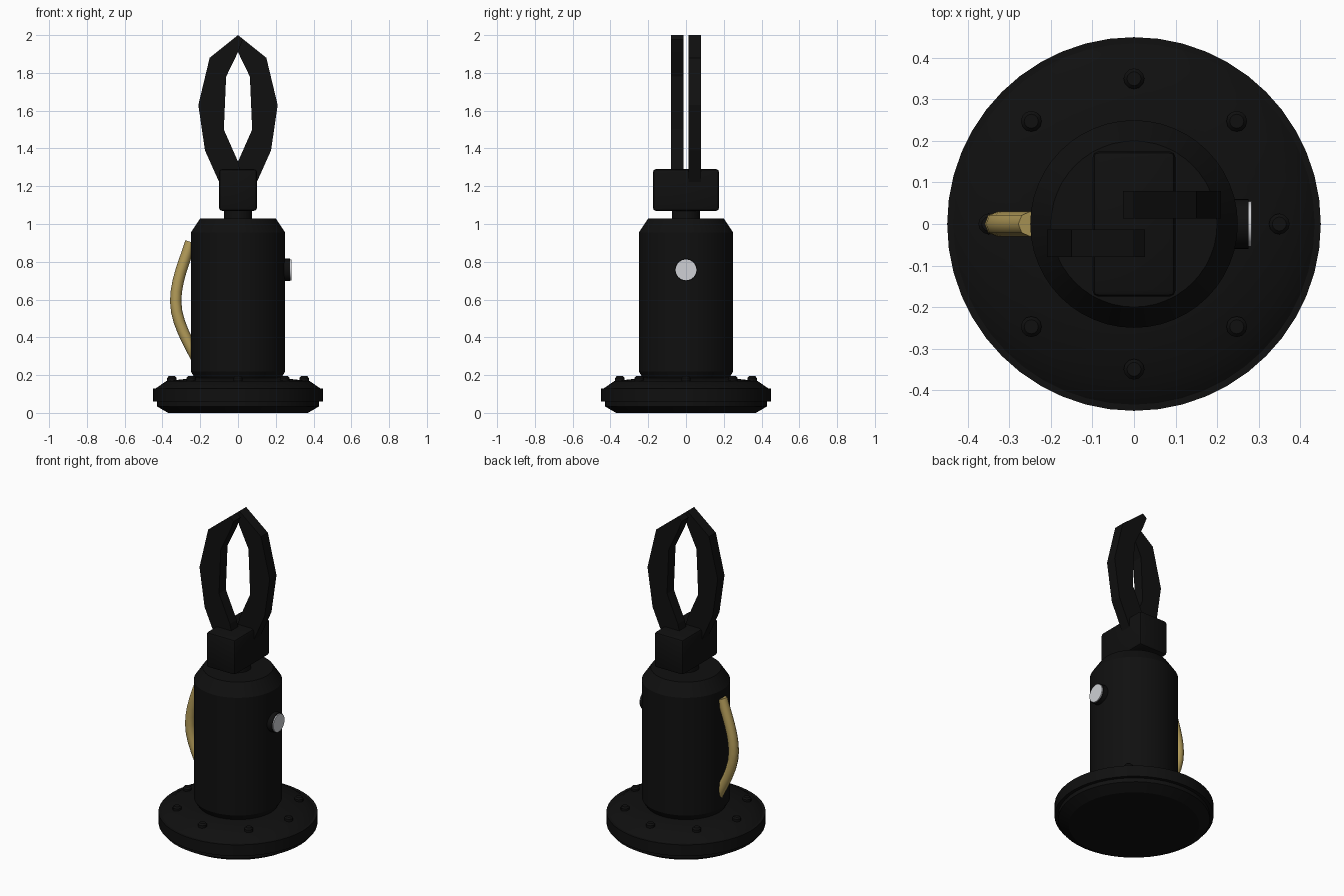
import bpy, bmesh, math
from mathutils import Vector, Matrix

if "Cube" in bpy.data.objects:
    bpy.data.objects.remove(bpy.data.objects["Cube"])


def material(name, rgb, rough=0.5):
    m = bpy.data.materials.new(name)
    m.use_nodes = True
    m.diffuse_color = (*rgb, 1)
    bsdf = m.node_tree.nodes["Principled BSDF"]
    bsdf.inputs["Base Color"].default_value = (*rgb, 1)
    bsdf.inputs["Roughness"].default_value = rough
    return m


BLACK = material("black metal", (0.005, 0.005, 0.005))
SILVER = material("silver", (0.62, 0.63, 0.66))
BRASS = material("brass", (0.45, 0.33, 0.1))


def finish(name, bm, mat, smooth=True):
    bmesh.ops.recalc_face_normals(bm, faces=bm.faces)
    mesh = bpy.data.meshes.new(name)
    bm.to_mesh(mesh)
    bm.free()
    mesh.materials.append(mat)
    ob = bpy.data.objects.new(name, mesh)
    bpy.context.collection.objects.link(ob)
    if smooth:
        bpy.ops.object.select_all(action='DESELECT')
        ob.select_set(True)
        bpy.context.view_layer.objects.active = ob
        bpy.ops.object.shade_smooth_by_angle(angle=math.radians(30))
    return ob


def lathe(name, profile, mat, sides=48):
    """Solid of revolution around z from (radius, height) pairs."""
    bm = bmesh.new()
    rings = []
    for r, z in profile:
        rings.append([bm.verts.new((r * math.cos(a), r * math.sin(a), z))
                      for a in (math.tau * i / sides for i in range(sides))])
    for low, high in zip(rings, rings[1:]):
        for i in range(sides):
            j = (i + 1) % sides
            bm.faces.new((low[i], low[j], high[j], high[i]))
    bm.faces.new(rings[0])
    bm.faces.new(rings[-1])
    return finish(name, bm, mat)


# Base flange and body
lathe("base_flange", [(0.37, 0.0), (0.43, 0.035), (0.43, 0.06), (0.45, 0.06), (0.45, 0.13),
                      (0.435, 0.13), (0.38, 0.168), (0.23, 0.185)], BLACK)
lathe("body", [(0.22, 0.17), (0.25, 0.22), (0.25, 0.955), (0.2, 1.03)], BLACK)
lathe("neck", [(0.075, 1.02), (0.075, 1.08)], BLACK, 32)

# Ring of bolts on the flange
for i in range(8):
    a = math.tau * i / 8
    bolt = lathe(f"bolt_{i + 1}", [(0.025, 0.16), (0.025, 0.185), (0.017, 0.194)], BLACK, 12)
    bolt.location = (0.35 * math.cos(a), 0.35 * math.sin(a), 0)

# Block that carries the jaws
bm = bmesh.new()
bmesh.ops.create_cube(bm, size=1, matrix=Matrix.Translation((0, 0, 1.18)) @ Matrix.Diagonal((0.2, 0.35, 0.22, 1)))
bmesh.ops.bevel(bm, geom=bm.edges[:], offset=0.015, segments=2, profile=0.5, affect='EDGES')
finish("jaw_block", bm, BLACK)

# Two jaws, each an extruded outline, side by side in depth
jaw = [(-0.09, 1.2), (-0.175, 1.39), (-0.21, 1.63), (-0.15, 1.88), (0, 2.0),
       (0.026, 1.978), (0, 1.91), (-0.063, 1.78), (-0.075, 1.5), (0, 1.33), (0.03, 1.2)]
for name, side in (("front_jaw", 1), ("back_jaw", -1)):
    bm = bmesh.new()
    face = bm.faces.new([bm.verts.new((side * x, -side * 0.08, z)) for x, z in jaw])
    out = bmesh.ops.extrude_face_region(bm, geom=[face])
    moved = [v for v in out["geom"] if isinstance(v, bmesh.types.BMVert)]
    bmesh.ops.translate(bm, verts=moved, vec=(0, side * 0.067, 0))
    finish(name, bm, BLACK, smooth=False)

# Button on the left side
for name, profile, mat in (("button_housing", [(0.06, 0.23), (0.06, 0.276)], BLACK),
                           ("button_cap", [(0.055, 0.27), (0.055, 0.283)], SILVER)):
    part = lathe(name, profile, mat, 32)
    part.rotation_euler = (0, math.pi / 2, 0)
    part.location = (0, 0, 0.757)

# Bowed brass hose on the right side
curve = bpy.data.curves.new("hose", 'CURVE')
curve.dimensions = '3D'
curve.bevel_depth = 0.03
curve.bevel_resolution = 2
curve.resolution_u = 6
curve.use_fill_caps = True
spline = curve.splines.new('BEZIER')
path = [(-0.25, 0.905), (-0.33, 0.59), (-0.21, 0.27)]
spline.bezier_points.add(len(path) - 1)
for p, (x, z) in zip(spline.bezier_points, path):
    p.co = (x, 0, z)
    p.handle_left_type = p.handle_right_type = 'FREE'
    p.handle_left = p.handle_right = p.co
top, mid, low = spline.bezier_points
top.handle_right = top.co + Vector((-0.035, 0, -0.11))
mid.handle_left = mid.co + Vector((0, 0, 0.11))
mid.handle_right = mid.co + Vector((0, 0, -0.11))
low.handle_left = low.co + Vector((-0.05, 0, 0.1))
curve.materials.append(BRASS)
hose = bpy.data.objects.new("hose", curve)
bpy.context.collection.objects.link(hose)
